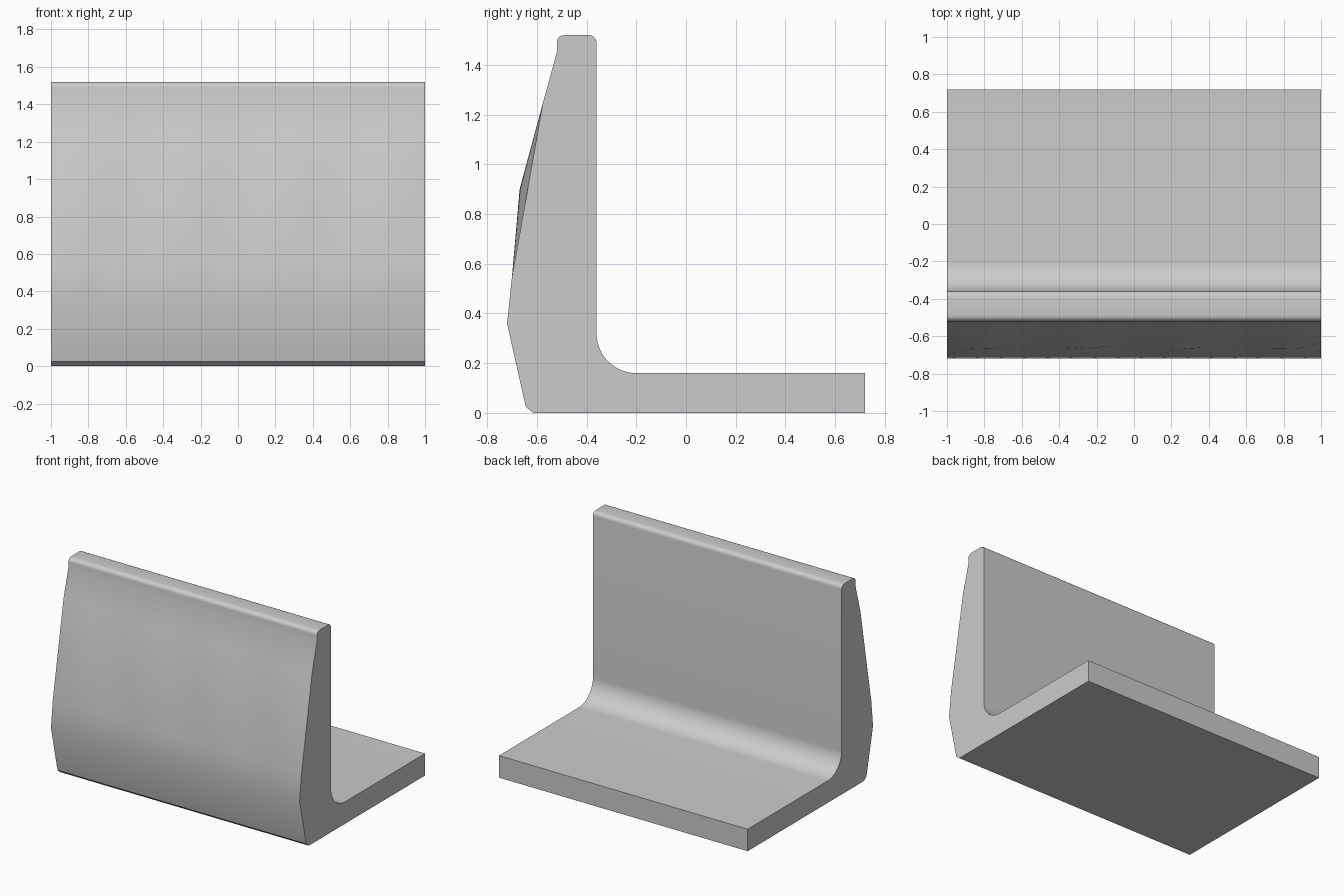
import bpy, bmesh, math

cube = bpy.data.objects.get("Cube")
if cube:
    bpy.data.objects.remove(cube, do_unlink=True)

concrete = bpy.data.materials.new("light grey concrete")
concrete.use_nodes = True
grey = (0.6, 0.6, 0.6, 1)
concrete.diffuse_color = grey
concrete.node_tree.nodes["Principled BSDF"].inputs["Base Color"].default_value = grey


def arc(cy, cz, r, start, end, steps):
    """Points on an arc in the side plane, angles in degrees."""
    angles = [math.radians(start + (end - start) * i / steps) for i in range(steps + 1)]
    return [(cy + r * math.cos(a), cz + r * math.sin(a)) for a in angles]


def section(x):
    """Side outline at x; the front swells gently in waves along the wall."""
    wave = 0.5 - 0.5 * math.cos(2 * math.pi * x / 0.55)
    if abs(x) > 0.99:
        wave = 0
    front = [(-0.615, 0), (-0.645, 0.025), (-0.72, 0.36), (-0.70, 0.55),
             (-0.637 - 0.033 * wave, 0.9), (-0.575, 1.25), (-0.52, 1.45)]
    crown = arc(-0.49, 1.49, 0.03, 180, 90, 5) + arc(-0.39, 1.49, 0.03, 90, 0, 5)
    fillet = arc(-0.20, 0.32, 0.16, 180, 270, 12)
    return front + crown + fillet + [(0.72, 0.16), (0.72, 0)]


# L-shaped wall: sections joined along its length, capped at both ends
bm = bmesh.new()
columns = 16
rings = []
for i in range(columns + 1):
    x = -1 + 2 * i / columns
    rings.append([bm.verts.new((x, y, z)) for y, z in section(x)])
for a, b in zip(rings, rings[1:]):
    for k in range(len(a)):
        n = (k + 1) % len(a)
        bm.faces.new((a[k], a[n], b[n], b[k]))
bm.faces.new(rings[0])
bm.faces.new(rings[-1])
bmesh.ops.recalc_face_normals(bm, faces=bm.faces)
mesh = bpy.data.meshes.new("retaining_wall")
bm.to_mesh(mesh)
bm.free()
mesh.materials.append(concrete)
wall = bpy.data.objects.new("retaining_wall", mesh)
bpy.context.collection.objects.link(wall)

bpy.ops.object.select_all(action="DESELECT")
wall.select_set(True)
bpy.context.view_layer.objects.active = wall
bpy.ops.object.shade_smooth_by_angle(angle=math.radians(30))
